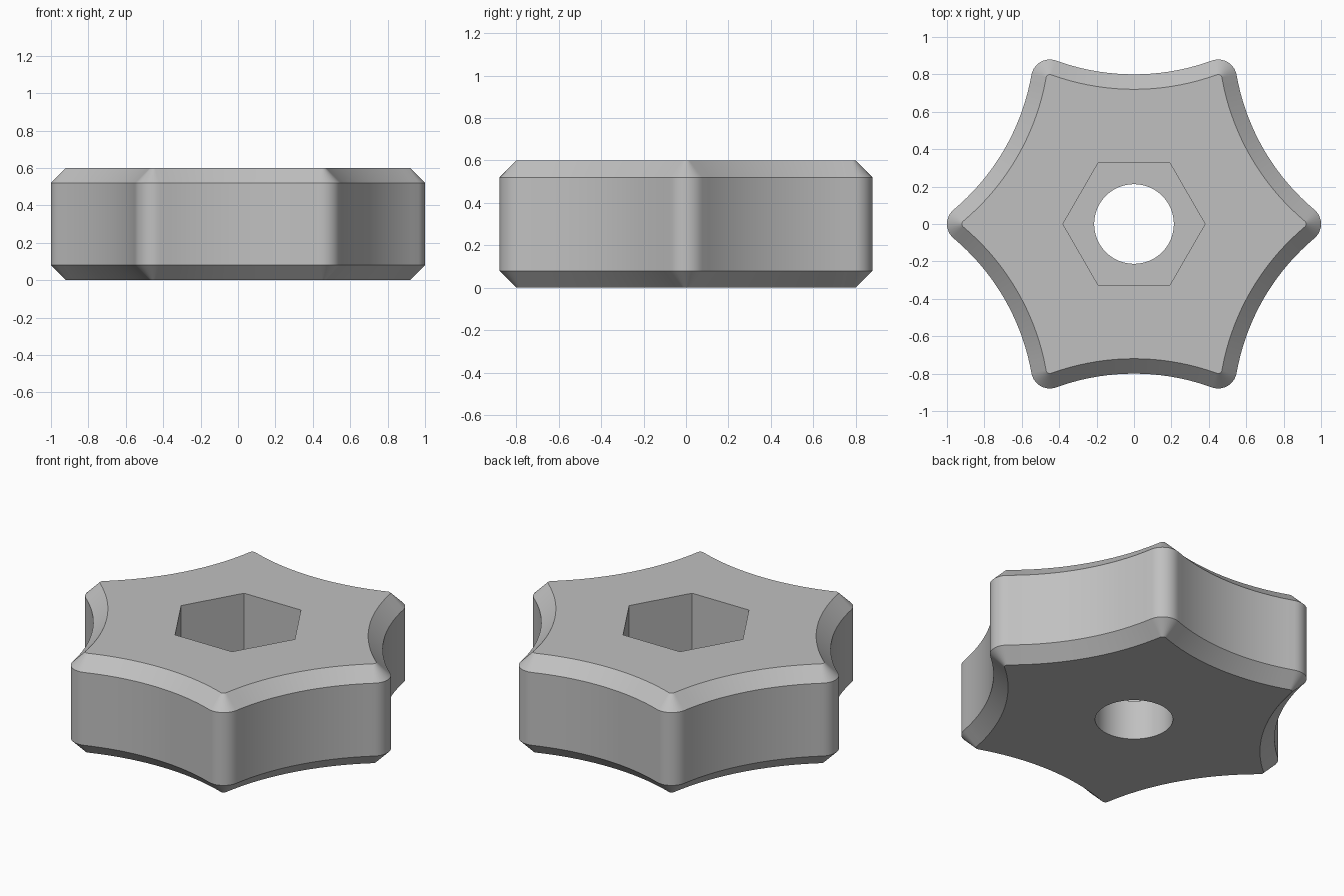
import bpy
import bmesh
from math import radians, cos, sin, atan2, sqrt

cube = bpy.data.objects.get("Cube")
if cube:
    bpy.data.objects.remove(cube, do_unlink=True)

HEIGHT, CHAMFER = 0.6, 0.08
TIP_R, VALLEY = 0.1, 0.8          # lobe rounding, distance to scallop bottom
HOLE_R, HEX_R, SEAT_Z = 0.213, 0.38, 0.24

# Scallop radius that makes each hollow tangent to its two lobe tips
tip_c = 1 - TIP_R
px, py = tip_c * cos(radians(30)), tip_c * sin(radians(30))
SCALLOP_R = ((VALLEY - px) ** 2 + py ** 2 - TIP_R ** 2) / (2 * (TIP_R - VALLEY + px))
scallop_c = VALLEY + SCALLOP_R
TANGENT = atan2(scallop_c * sin(radians(30)), scallop_c * cos(radians(30)) - tip_c)


def arc(dist, direction, radius, start, end, steps, skip_ends=False):
    """Points on an arc whose centre lies at dist along direction."""
    cx, cy = dist * cos(direction), dist * sin(direction)
    ids = range(1, steps) if skip_ends else range(steps + 1)
    angles = [start + (end - start) * i / steps for i in ids]
    return [(cx + radius * cos(a), cy + radius * sin(a)) for a in angles]


def star_outline(inset):
    points = []
    for k in range(6):
        turn = radians(60 * k)
        points += arc(tip_c, turn, TIP_R - inset, turn - TANGENT, turn + TANGENT, 10)
        points += arc(scallop_c, turn + radians(30), SCALLOP_R + inset,
                      turn + radians(180) + TANGENT, turn + radians(240) - TANGENT,
                      18, skip_ends=True)
    return points


def polygon(radius, sides):
    return [(radius * cos(radians(360 * i / sides)), radius * sin(radians(360 * i / sides)))
            for i in range(sides)]


bm = bmesh.new()


def ring(points, z):
    verts = [bm.verts.new((x, y, z)) for x, y in points]
    edges = [bm.edges.new((v, verts[(i + 1) % len(verts)])) for i, v in enumerate(verts)]
    return verts, edges


def wall(lower, upper):
    a, b = lower[0], upper[0]
    for i in range(len(a)):
        j = (i + 1) % len(a)
        bm.faces.new((a[i], a[j], b[j], b[i]))


def flat_face(outer, inner):
    bmesh.ops.triangle_fill(bm, use_beauty=True, use_dissolve=False,
                            edges=outer[1] + inner[1])


# Scalloped body with chamfered rims
body = [ring(star_outline(CHAMFER), 0), ring(star_outline(0), CHAMFER),
        ring(star_outline(0), HEIGHT - CHAMFER), ring(star_outline(CHAMFER), HEIGHT)]
for low, high in zip(body, body[1:]):
    wall(low, high)

# Bolt hole and hexagonal nut pocket
hole_low, hole_high = ring(polygon(HOLE_R, 64), 0), ring(polygon(HOLE_R, 64), SEAT_Z)
hex_low, hex_high = ring(polygon(HEX_R, 6), SEAT_Z), ring(polygon(HEX_R, 6), HEIGHT)
wall(hole_low, hole_high)
wall(hex_low, hex_high)

# Underside, pocket floor and top
flat_face(body[0], hole_low)
flat_face(hex_low, hole_high)
flat_face(body[-1], hex_high)
bmesh.ops.recalc_face_normals(bm, faces=bm.faces[:])

mesh = bpy.data.meshes.new("star_knob")
bm.to_mesh(mesh)
bm.free()
knob = bpy.data.objects.new("star_knob", mesh)
bpy.context.collection.objects.link(knob)

# Plain grey material
grey = bpy.data.materials.new("grey")
grey.use_nodes = True
colour = (0.53, 0.53, 0.53, 1)
grey.diffuse_color = colour
grey.node_tree.nodes["Principled BSDF"].inputs["Base Color"].default_value = colour
mesh.materials.append(grey)

# Smooth curves, crisp rims
bpy.ops.object.select_all(action='DESELECT')
knob.select_set(True)
bpy.context.view_layer.objects.active = knob
bpy.ops.object.shade_smooth_by_angle(angle=radians(30))
